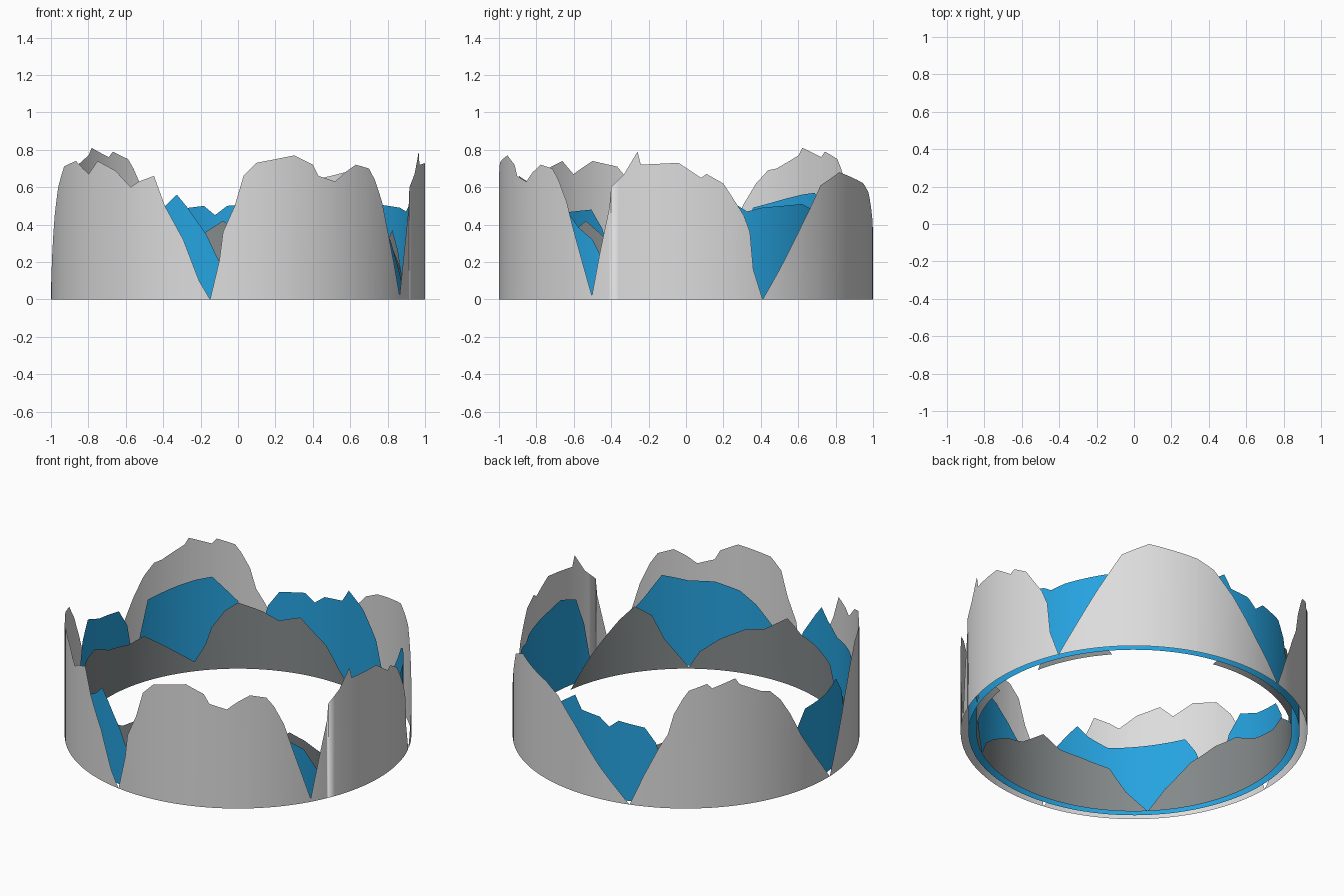
import bpy, bmesh, math


def material(name, rgb):
    m = bpy.data.materials.new(name)
    m.diffuse_color = (*rgb, 1.0)
    return m


def height(profile, a):
    """Ridge height at angle a, read off a closed (angle, height) skyline."""
    pts = profile + [(profile[0][0] + 360, profile[0][1])]
    for (a0, z0), (a1, z1) in zip(pts, pts[1:]):
        if a0 <= a <= a1:
            return z0 + (z1 - z0) * (a - a0) / (a1 - a0)
    return 0.0


def ridge_ring(name, radius, profile, mat):
    """Thin upright band whose top edge follows the skyline."""
    start = profile[0][0]
    angles = {float(p[0]) for p in profile}
    angles |= {start + 2.5 * i for i in range(144)}
    angles = sorted(angles)
    bm = bmesh.new()
    cols = []
    for a in angles:
        z = height(profile, a)
        x, y = radius * math.cos(math.radians(a)), radius * math.sin(math.radians(a))
        low = bm.verts.new((x, y, 0))
        cols.append((low, bm.verts.new((x, y, z)) if z > 0.001 else low))
    for (l0, t0), (l1, t1) in zip(cols, cols[1:] + cols[:1]):
        corners = []
        for v in (l0, l1, t1, t0):
            if v not in corners:
                corners.append(v)
        if len(corners) > 2:
            bm.faces.new(corners).smooth = True
    bmesh.ops.delete(bm, geom=[v for v in bm.verts if not v.link_faces], context='VERTS')
    me = bpy.data.meshes.new(name)
    bm.to_mesh(me)
    bm.free()
    me.materials.append(mat)
    ob = bpy.data.objects.new(name, me)
    bpy.context.collection.objects.link(ob)
    return ob


# Skylines: (angle in degrees counter-clockwise from +x, height)
# Outer ring: five tall mountains, starting at the front valley
outer = [(-98.6, 0), (-95.7, .21), (-94.6, .36), (-91, .5), (-88.3, .66), (-84.3, .73),
         (-72.5, .77), (-66.4, .72), (-64.5, .66), (-58.7, .63), (-55, .68), (-51, .72),
         (-45.6, .7), (-43, .64), (-39.6, .52), (-36.9, .37), (-30.2, .02),
         (-27.4, .25), (-24.2, .49), (-23.6, .6), (-19.3, .67), (-15, .79), (-14, .72),
         (-2.3, .73), (4.6, .65), (6.3, .67), (11.5, .62), (15.7, .51), (18, .45),
         (20, .36), (21.1, .16), (24.2, 0),
         (30, .16), (38, .39), (46, .61), (55, .68), (63, .65), (71.5, .62), (77.4, .57),
         (85, .43), (95, .21), (106, 0),
         (111, .2), (116, .38), (119, .47), (121, .6), (124, .7), (126, .75), (132, .79),
         (133.7, .76), (141.5, .81), (143, .77), (151, .7), (154, .69), (158, .62),
         (162, .51), (167, .34), (173.6, .17), (181, 0),
         (191.5, .45), (196, .6), (201.6, .71), (210, .74), (217, .67), (221.4, .74),
         (229, .69), (235, .6), (238, .63), (243.3, .66), (247, .5), (253, .32), (258, .1)]
# Middle ring: lower hills
middle = [(-93, .04), (-87, .31), (-80, .43), (-74, .5), (-65, .54), (-56, .54), (-46.6, .58),
          (-40.5, .45), (-36.6, .38), (-31.6, .32), (-28.8, .24), (-21, .02),
          (-19.3, .15), (-17, .36), (-13.4, .53), (-6, .57), (1, .54), (17, .5), (20, .47),
          (25, .49), (40.5, .51), (45, .48), (54, .3), (61, .03),
          (65, .21), (68.5, .36), (76, .51), (83, .59), (86, .51), (93.5, .5), (97.4, .45),
          (101, .5), (110.6, .48), (114.5, .39), (119.5, .1),
          (125, .41), (129.5, .49), (134, .57), (139.5, .56), (145.7, .54), (158, .49),
          (164, .1), (167, .37), (171, .48), (182, .5), (190, .55), (195, .44), (201, .1),
          (206, .28), (208, .38), (212, .48), (226, .46), (239, .44), (246, .5), (250, .56),
          (253.6, .49), (259.7, .35), (264, .2)]
# Inner ring: lowest hills, with two open stretches
inner = [(-135, 0), (-127, .13), (-121, .28), (-110, .33), (-102, .35), (-95, .42),
         (-85, .31), (-77, .28), (-67.5, .2), (-60, .11), (-56, .01), (-47.3, .19),
         (-42.5, .35), (-36, .42), (-30, .35), (-24, .26), (-18, .17), (-8, 0),
         (12.5, 0), (20, .26), (25, .37), (31, .27), (42, 0),
         (80, 0), (85, .09), (91, .22), (96.8, .29), (101.7, .36), (110, .32), (116, .37),
         (125, .42), (129.8, .37), (134.6, .27), (137, .16), (141, .06), (155, .22),
         (161.5, .29), (168.6, .27), (180, .3), (190, .37), (199, .36), (209, .29),
         (218.6, .14)]

ridge_ring("outer_mountain_ring", 1.0, outer, material("light grey", (.72, .72, .72)))
ridge_ring("middle_hill_ring", .955, middle, material("sky blue", (.019, .366, .745)))
ridge_ring("inner_hill_ring", .91, inner, material("slate grey", (.23, .25, .255)))
